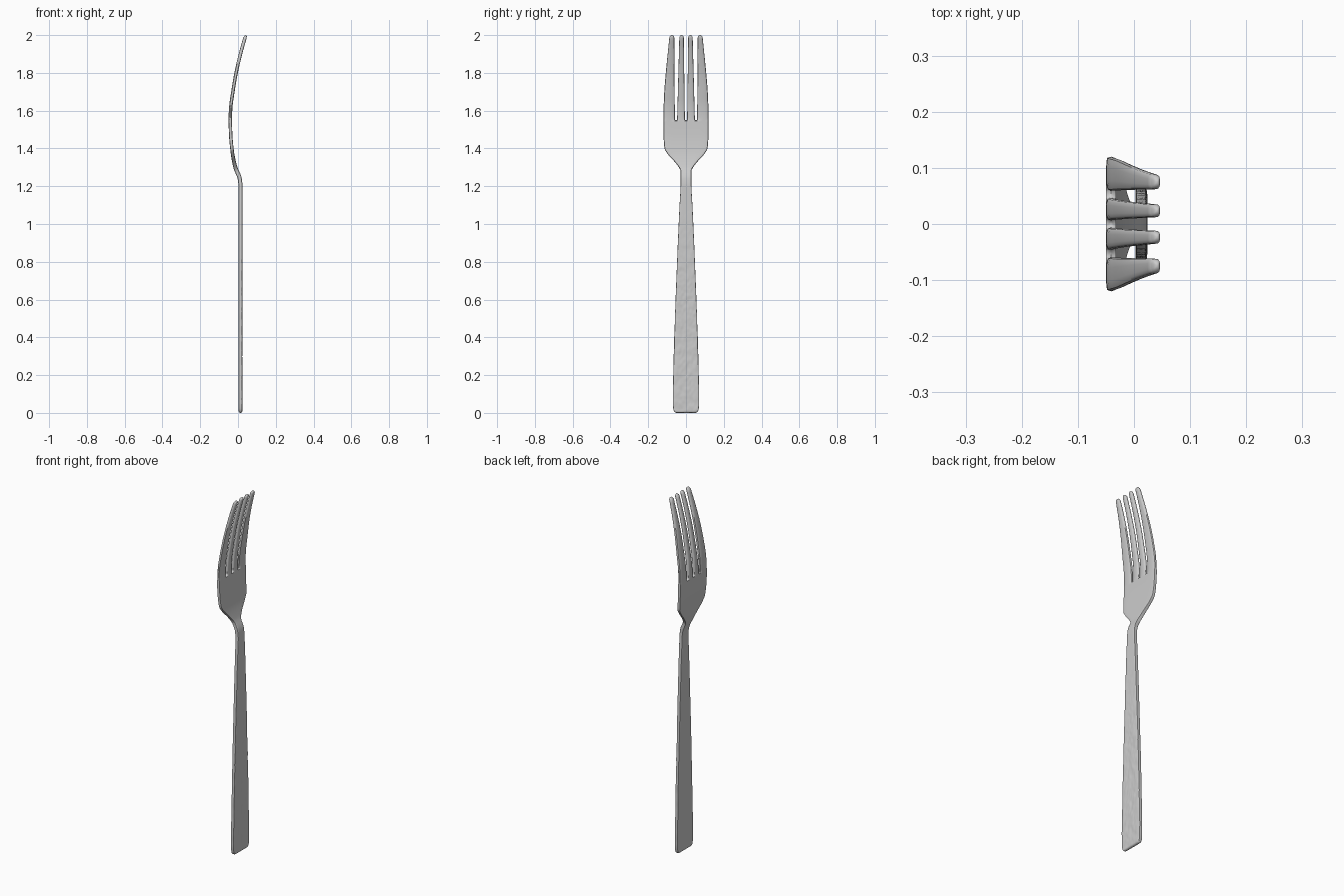
import bpy, bmesh, math
from mathutils import Vector, noise

if "Cube" in bpy.data.objects:
    bpy.data.objects.remove(bpy.data.objects["Cube"])


def curve(pts, z):
    """Monotone smooth interpolation through (z, value) points."""
    if z <= pts[0][0]:
        return pts[0][1]
    if z >= pts[-1][0]:
        return pts[-1][1]
    d = [(b[1] - a[1]) / (b[0] - a[0]) for a, b in zip(pts, pts[1:])]

    def slope(k):
        if k == 0 or k == len(pts) - 1:
            return d[min(k, len(d) - 1)]
        p, q = d[k - 1], d[k]
        return 2 * p * q / (p + q) if p * q > 0 else 0
    i = max(k for k in range(len(d)) if pts[k][0] <= z)
    h = pts[i + 1][0] - pts[i][0]
    t = (z - pts[i][0]) / h
    return ((2*t**3 - 3*t*t + 1) * pts[i][1] + (t**3 - 2*t*t + t) * h * slope(i)
            + (3*t*t - 2*t**3) * pts[i + 1][1] + (t**3 - t*t) * h * slope(i + 1))


# side profile (centre line), outline half width, thickness
CENTRE = [(0, .013), (1.2, .013), (1.24, .009), (1.3, -.014), (1.38, -.030), (1.48, -.039),
          (1.56, -.041), (1.62, -.038), (1.7, -.027), (1.8, -.010), (1.9, .013), (2, .041)]
WIDTH = [(0, .052), (.006, .061), (.02, .067), (.06, .070), (.3, .065), (.6, .055), (.9, .043),
         (1.1, .034), (1.22, .028), (1.28, .028), (1.31, .044), (1.375, .100), (1.40, .114),
         (1.45, .118), (1.55, .120), (1.6, .119), (1.7, .115), (1.8, .107), (1.9, .097), (2, .087)]
THICK = [(0, 0), (.002, .012), (.006, .018), (.012, .021), (1.2, .021), (1.27, .022), (1.4, .018), (2, .018)]
ROOT, TIP, R = 1.55, 2.0, 0.014
M = 9  # columns across each tine
COS = [-math.cos(math.pi * k / (M - 1)) for k in range(M)]


def tines(z):
    """(centre, half width) of the four tines at height z."""
    t = max(0, (z - ROOT) / (TIP - ROOT))
    outer = (.059 + .003 * t, curve(WIDTH, z))
    inner = (.006 + .006 * t, .047 - .012 * t)
    spans = [(-outer[1], -outer[0]), (-inner[1], -inner[0]), inner, outer]
    return [((a + b) / 2, (b - a) / 2) for a, b in spans]


ROOT_S = [(c + h * u) / .12 for c, h in tines(ROOT) for u in COS]


def hammer(y, z):
    """Dented finish for the front of the handle."""
    fade = min(1, max(0, (1.15 - z) / .5)) * min(1, z / .015)
    p = Vector((0, y * 32, z * 25))
    return fade * (.0018 * noise.noise(p) + .0012 * noise.noise(p * 2.1 + Vector((3, 1, 7))) - .0008)


def row(z):
    """Front and back points across the fork at height z."""
    dx = (curve(CENTRE, z + .004) - curve(CENTRE, z - .004)) / .008
    n = Vector((1, 0, -dx)).normalized()
    thick = curve(THICK, z) / 2
    cols = []
    if z < ROOT - 1e-6:
        w = curve(WIDTH, z)
        if z < 1.15:
            w += .0012 * noise.noise(Vector((9, 0, z * 22))) * min(1, (1.15 - z) * 2)
        cols = [(s * w, max(0, 1 - abs(s) ** 8) ** .125) for s in ROOT_S]
    else:
        r = math.sqrt(max(0, 1 - max(0, (z - TIP + R) / R) ** 2))
        cols = [(c + h * u * r, r * max(0, 1 - abs(u) ** 3) ** (1 / 3)) for c, h in tines(z) for u in COS]
    front, back = [], []
    for y, f in cols:
        base = Vector((curve(CENTRE, z), y, z))
        bump = hammer(y, z) * f if z < 1.15 else 0
        off = n * (thick * f)
        if z > TIP - R or z < .012:   # keep the ends level
            off.z = 0
        front.append(base + off + Vector((bump, 0, 0)))
        back.append(base - off)
    return front, back


# row heights: end, hammered handle, head, tines, rounded tips
Z = [0, .002, .005, .009] + [.015 + .008 * k for k in range(149)]
Z += [1.21 + .01 * k for k in range(34)] + [1.546]
Z += [ROOT + (TIP - R - ROOT) * k / 30 for k in range(31)]
Z += [TIP - R + R * math.sin(math.pi / 2 * k / 6) for k in range(1, 7)]

bm = bmesh.new()
grid = [[[bm.verts.new(p) for p in side] for side in row(z)] for z in Z]
for i in range(len(Z) - 1):
    for side in range(2):
        a, b = grid[i][side], grid[i + 1][side]
        for j in range(4 * M - 1):
            if j % M == M - 1 and Z[i] > ROOT - 1e-6:
                continue   # slot between tines
            bm.faces.new((a[j], a[j + 1], b[j + 1], b[j]))
bmesh.ops.remove_doubles(bm, verts=bm.verts, dist=1e-5)
bmesh.ops.recalc_face_normals(bm, faces=bm.faces)

mesh = bpy.data.meshes.new("fork")
bm.to_mesh(mesh)
bm.free()
fork = bpy.data.objects.new("fork", mesh)
bpy.context.collection.objects.link(fork)
bpy.context.view_layer.objects.active = fork
fork.select_set(True)
bpy.ops.object.shade_smooth_by_angle(angle=math.radians(45))
